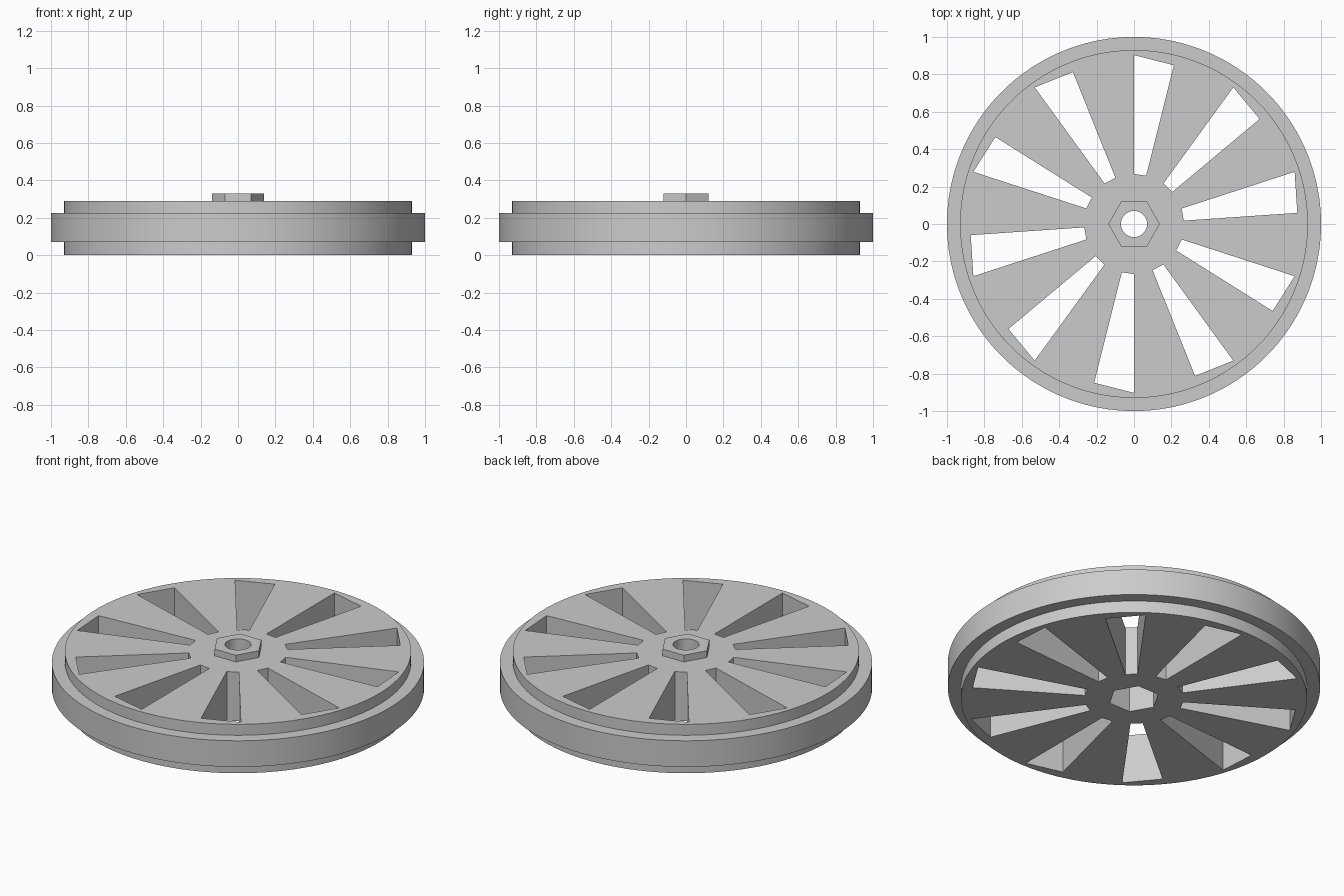
import bpy, bmesh, math
from mathutils import Vector

if "Cube" in bpy.data.objects:
    bpy.data.objects.remove(bpy.data.objects["Cube"])

grey = bpy.data.materials.new("plain grey")
grey.diffuse_color = (0.6, 0.6, 0.6, 1)
grey.use_nodes = True
grey.node_tree.nodes["Principled BSDF"].inputs["Base Color"].default_value = grey.diffuse_color


def finish(name, bm):
    bmesh.ops.recalc_face_normals(bm, faces=bm.faces)
    me = bpy.data.meshes.new(name)
    bm.to_mesh(me)
    bm.free()
    me.materials.append(grey)
    ob = bpy.data.objects.new(name, me)
    bpy.context.collection.objects.link(ob)
    return ob


def add_prism(bm, outline, z0, z1):
    """Extrude a flat outline of (x, y) points from z0 up to z1."""
    face = bm.faces.new([bm.verts.new((x, y, z0)) for x, y in outline])
    out = bmesh.ops.extrude_face_region(bm, geom=[face])
    top = [v for v in out["geom"] if isinstance(v, bmesh.types.BMVert)]
    bmesh.ops.translate(bm, verts=top, vec=(0, 0, z1 - z0))


def polar(r, degrees):
    a = math.radians(degrees)
    return r * math.cos(a), r * math.sin(a)


def ring(r, sides):
    return [polar(r, 360 * i / sides) for i in range(sides)]


def prism(name, outline, z0, z1):
    bm = bmesh.new()
    add_prism(bm, outline, z0, z1)
    return finish(name, bm)


# Stepped wheel body, turned from a half profile
SIDES = 180
profile = [(0.93, 0), (0.93, 0.07), (1, 0.07), (1, 0.225), (0.93, 0.225), (0.93, 0.29)]
bm = bmesh.new()
rows = [[bm.verts.new((x, y, z)) for x, y in ring(r, SIDES)] for r, z in profile]
for low, high in zip(rows, rows[1:]):
    for i in range(SIDES):
        j = (i + 1) % SIDES
        bm.faces.new((low[i], low[j], high[j], high[i]))
bm.faces.new(rows[0])
bm.faces.new(rows[-1])
wheel = finish("wheel", bm)

# Hexagonal hub boss on top
boss = prism("hub_boss", ring(0.138, 6), 0.25, 0.33)

# Ten tapered slots between the spokes
bm = bmesh.new()
for i in range(10):
    a = 90 - 36 * i
    add_prism(bm, [polar(0.268, a), polar(0.903, a),
                   polar(0.875, a - 14.1), polar(0.266, a - 14.1)], -0.1, 0.5)
slots = finish("slot_cutter", bm)

# Round axle bore and hexagonal pocket underneath
bore = prism("bore_cutter", ring(0.07, 48), -0.1, 0.5)
pocket = prism("pocket_cutter", ring(0.138, 6), -0.1, 0.2)

helpers = [(boss, 'UNION'), (slots, 'DIFFERENCE'),
           (pocket, 'DIFFERENCE'), (bore, 'DIFFERENCE')]
for ob, operation in helpers:
    mod = wheel.modifiers.new(ob.name, 'BOOLEAN')
    mod.object = ob
    mod.operation = operation
    mod.solver = 'EXACT'

# Apply the cuts and discard the helpers
bpy.context.view_layer.update()
evaluated = wheel.evaluated_get(bpy.context.evaluated_depsgraph_get())
mesh = bpy.data.meshes.new_from_object(evaluated)
wheel.modifiers.clear()
wheel.data = mesh
for ob, _ in helpers:
    bpy.data.objects.remove(ob)

# Smooth the turned surfaces, keep the steps and slots crisp
bpy.ops.object.select_all(action='DESELECT')
wheel.select_set(True)
bpy.context.view_layer.objects.active = wheel
bpy.ops.object.shade_smooth_by_angle(angle=math.radians(30))
